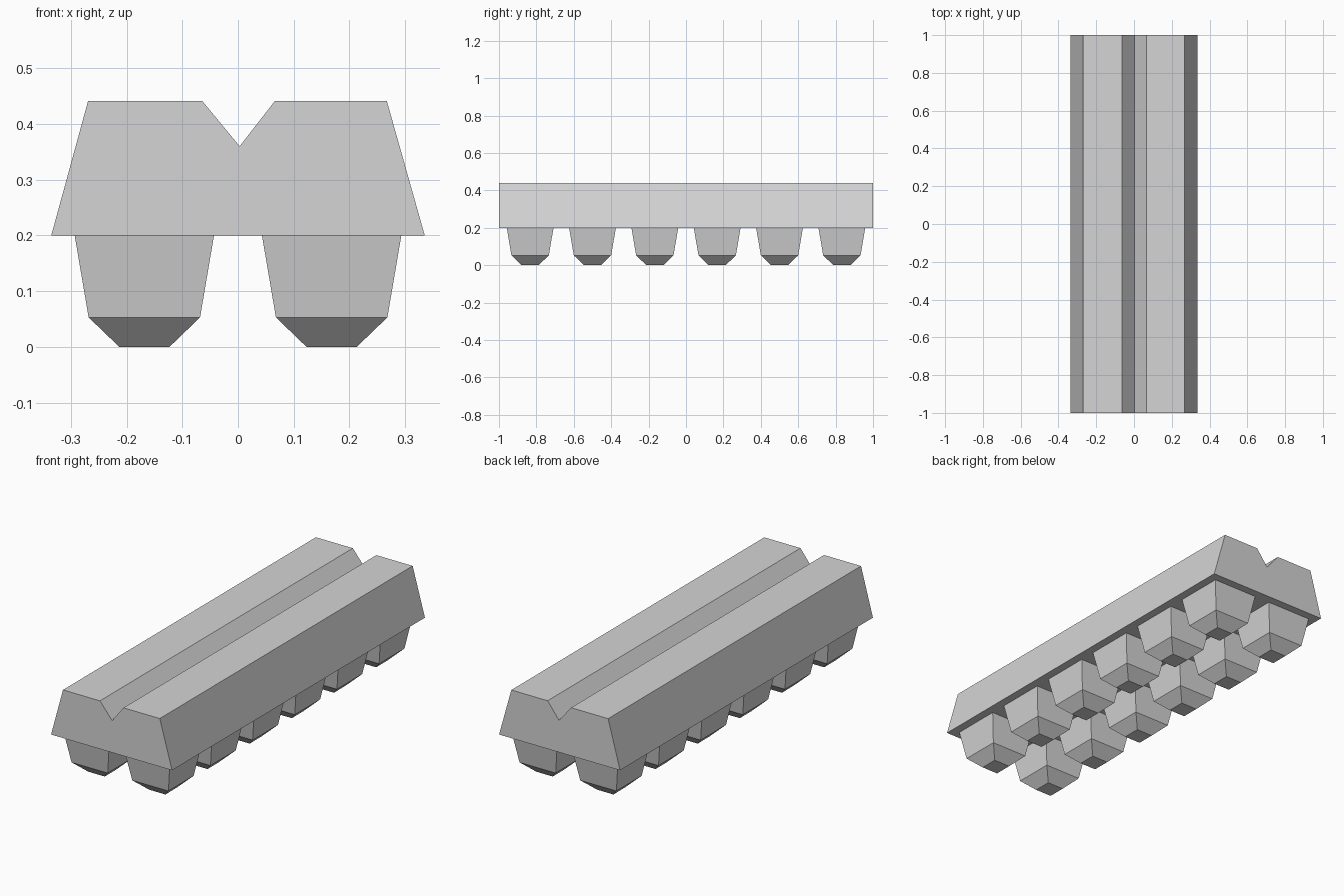
import bpy
import bmesh

cube = bpy.data.objects.get("Cube")
if cube:
    bpy.data.objects.remove(cube, do_unlink=True)

GREY = (0.66, 0.66, 0.66, 1.0)
card = bpy.data.materials.new("grey_cardboard")
card.use_nodes = True
card.diffuse_color = GREY
card.node_tree.nodes["Principled BSDF"].inputs["Base Color"].default_value = GREY


def loft(name, rings, location=(0, 0, 0)):
    """Join successive rings of points with quads and cap both ends."""
    bm = bmesh.new()
    loops = [[bm.verts.new(p) for p in ring] for ring in rings]
    for a, b in zip(loops, loops[1:]):
        for i in range(len(a)):
            j = (i + 1) % len(a)
            bm.faces.new((a[i], a[j], b[j], b[i]))
    bm.faces.new(loops[0])
    bm.faces.new(loops[-1])
    bmesh.ops.recalc_face_normals(bm, faces=bm.faces)
    mesh = bpy.data.meshes.new(name)
    bm.to_mesh(mesh)
    bm.free()
    mesh.materials.append(card)
    obj = bpy.data.objects.new(name, mesh)
    obj.location = location
    bpy.context.collection.objects.link(obj)
    return obj


# Lid: tapered profile with a V groove, extruded along y
profile = [(-0.335, 0.2), (0.335, 0.2), (0.267, 0.441), (0.066, 0.441),
           (0.003, 0.36), (-0.064, 0.441), (-0.269, 0.441)]
loft("lid", [[(x, y, z) for x, z in profile] for y in (-1, 1)])


# Egg cups: square, tapered, with bevelled bottoms, in two rows of six
def square(half, z):
    return [(-half, -half, z), (half, -half, z), (half, half, z), (-half, half, z)]


cup_rings = [square(0.045, 0), square(0.1, 0.053), square(0.125, 0.2)]
for side, x in (("right", -0.168), ("left", 0.168)):
    for row in range(6):
        loft(f"egg_cup_{side}_{row + 1}", cup_rings, (x, (row - 2.5) / 3, 0))
